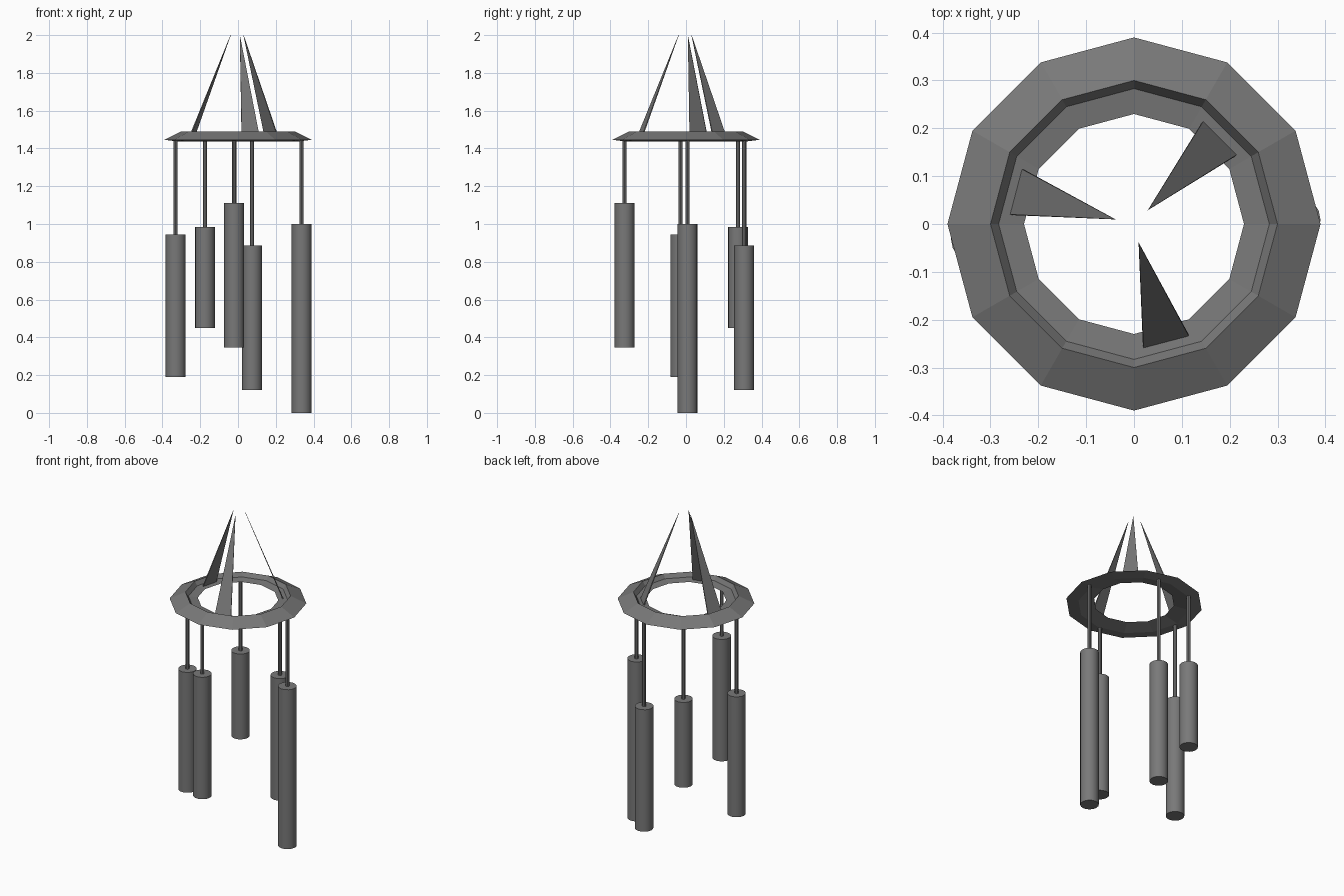
import bpy, bmesh, math
from mathutils import Vector

if "Cube" in bpy.data.objects:
    bpy.data.objects.remove(bpy.data.objects["Cube"])

metal = bpy.data.materials.new("dark_grey_metal")
metal.diffuse_color = (0.19, 0.19, 0.19, 1)
metal.use_nodes = True
metal.node_tree.nodes["Principled BSDF"].inputs["Base Color"].default_value = metal.diffuse_color


def finish(name, bm, smooth=False):
    bmesh.ops.recalc_face_normals(bm, faces=bm.faces)
    mesh = bpy.data.meshes.new(name)
    bm.to_mesh(mesh)
    bm.free()
    mesh.materials.append(metal)
    ob = bpy.data.objects.new(name, mesh)
    bpy.context.collection.objects.link(ob)
    if smooth:
        bpy.ops.object.select_all(action='DESELECT')
        ob.select_set(True)
        bpy.context.view_layer.objects.active = ob
        bpy.ops.object.shade_smooth_by_angle(angle=math.radians(30))
    return ob


def rod(name, x, y, z0, z1, radius, sides):
    bm = bmesh.new()
    bmesh.ops.create_cone(bm, cap_ends=True, segments=sides, radius1=radius,
                          radius2=radius, depth=z1 - z0)
    bmesh.ops.translate(bm, verts=bm.verts, vec=(x, y, (z0 + z1) / 2))
    finish(name, bm, True)


# Twelve-sided ring: bevelled outside, stepped inner lip, hollowed underside
profile = [(0.39, 1.446), (0.30, 1.49), (0.283, 1.465), (0.23, 1.458), (0.32, 1.437)]
SIDES = 12
bm = bmesh.new()
loops = []
for i in range(SIDES):
    a = 2 * math.pi * i / SIDES
    loops.append([bm.verts.new((r * math.cos(a), r * math.sin(a), z)) for r, z in profile])
for i in range(SIDES):
    p, q = loops[i], loops[(i + 1) % SIDES]
    for j in range(len(profile)):
        k = (j + 1) % len(profile)
        bm.faces.new((p[j], q[j], q[k], p[k]))
finish("ring", bm)

# Three thin hanger blades: tip, then the two base corners
blades = [
    ((-0.04, 0.01), (-0.26, 0.02), (-0.235, 0.115)),
    ((0.03, 0.03), (0.145, 0.215), (0.215, 0.145)),
    ((0.01, -0.04), (0.115, -0.235), (0.02, -0.26)),
]
for n, (tip, b0, b1) in enumerate(blades, 1):
    corners = [Vector((*tip, 2.0)), Vector((*b0, 1.46)), Vector((*b1, 1.46))]
    normal = (corners[1] - corners[0]).cross(corners[2] - corners[0]).normalized()
    if normal.z < 0:
        normal = -normal
    bm = bmesh.new()
    front = [bm.verts.new(c) for c in corners]
    # Back face tapers toward the tip
    back = [bm.verts.new(c - normal * t) for c, t in zip(corners, (0.002, 0.006, 0.006))]
    bm.faces.new(front)
    bm.faces.new(back[::-1])
    for i in range(3):
        j = (i + 1) % 3
        bm.faces.new((front[i], front[j], back[j], back[i]))
    finish(f"hanger_blade_{n}", bm)

# Chime tubes and the cords they hang from: x, y, bottom, top
chimes = [
    (-0.33, -0.03, 0.19, 0.945),
    (-0.175, 0.275, 0.45, 0.985),
    (-0.02, -0.325, 0.345, 1.11),
    (0.075, 0.308, 0.12, 0.885),
    (0.337, 0.008, 0.0, 1.0),
]
for n, (x, y, z0, z1) in enumerate(chimes, 1):
    rod(f"chime_tube_{n}", x, y, z0, z1, 0.053, 16)
    rod(f"cord_{n}", x, y, z1 - 0.01, 1.455, 0.011, 8)
